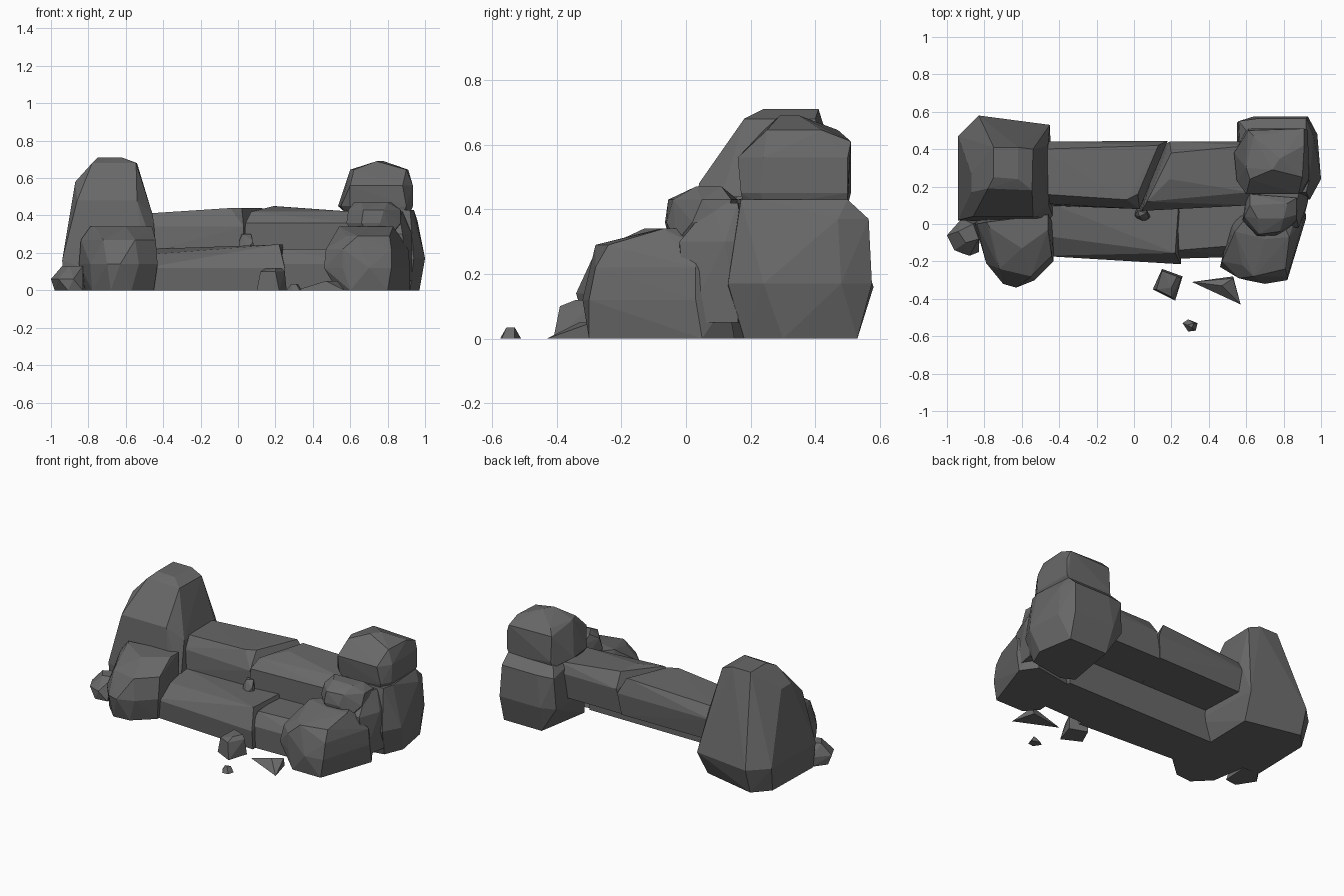
import bpy, bmesh

stone = bpy.data.materials.new("dark grey stone")
stone.diffuse_color = (0.14, 0.14, 0.14, 1)


def rock(name, *levels):
    """Flat-faced stone: convex hull around outlines (z, (x, y), ...) at several heights."""
    bm = bmesh.new()
    for z, *outline in levels:
        for x, y in outline:
            bm.verts.new((x, y, z))
    res = bmesh.ops.convex_hull(bm, input=bm.verts[:])
    junk = {g for g in res["geom_interior"] + res["geom_unused"] if isinstance(g, bmesh.types.BMVert)}
    bmesh.ops.delete(bm, geom=[v for v in junk if v.is_valid], context='VERTS')
    bmesh.ops.dissolve_limit(bm, angle_limit=0.03, verts=bm.verts[:], edges=bm.edges[:])
    bmesh.ops.recalc_face_normals(bm, faces=bm.faces[:])
    me = bpy.data.meshes.new(name)
    bm.to_mesh(me)
    bm.free()
    me.materials.append(stone)
    ob = bpy.data.objects.new(name, me)
    bpy.context.collection.objects.link(ob)


# Tall stone at the back left
rock("left_tall_boulder",
     (0, (-0.93, 0.03), (-0.48, 0.0), (-0.47, 0.45), (-0.83, 0.53), (-0.92, 0.43)),
     (0.16, (-0.94, 0.02), (-0.94, 0.47), (-0.83, 0.58), (-0.45, 0.53), (-0.43, 0.03)),
     (0.40, (-0.455, 0.1), (-0.46, 0.42)),
     (0.48, (-0.86, 0.04), (-0.54, 0.04)),
     (0.58, (-0.87, 0.17), (-0.87, 0.27)),
     (0.68, (-0.545, 0.18), (-0.54, 0.4), (-0.78, 0.19)),
     (0.71, (-0.62, 0.24), (-0.75, 0.25), (-0.75, 0.41), (-0.62, 0.41)))

# Stones in front of it
rock("left_front_boulder",
     (0, (-0.78, -0.2), (-0.68, -0.3), (-0.57, -0.29), (-0.45, -0.18), (-0.45, 0.05), (-0.82, 0.05)),
     (0.14, (-0.85, 0.0), (-0.79, -0.21), (-0.7, -0.32), (-0.63, -0.34), (-0.53, -0.3),
      (-0.43, -0.2), (-0.43, 0.0)),
     (0.27, (-0.84, 0.0), (-0.72, -0.24), (-0.55, -0.28), (-0.44, -0.17)),
     (0.34, (-0.79, 0.01), (-0.77, -0.02), (-0.6, -0.13), (-0.46, -0.03), (-0.46, 0.05)))
rock("left_small_stone",
     (0, (-0.98, -0.05), (-0.91, -0.16), (-0.83, -0.15), (-0.82, 0.02), (-0.92, 0.03)),
     (0.06, (-1.0, -0.06), (-0.96, -0.14), (-0.88, -0.17), (-0.92, 0.03)),
     (0.13, (-0.94, -0.04), (-0.9, -0.1), (-0.83, -0.08), (-0.86, 0.0)))

# Two-stone stack at the back right
rock("right_lower_boulder",
     (0, (0.6, 0.18), (0.68, 0.14), (0.92, 0.18), (0.97, 0.3), (0.93, 0.53), (0.66, 0.53)),
     (0.17, (0.55, 0.25), (0.66, 0.12), (0.94, 0.13), (1.0, 0.24), (0.98, 0.48),
      (0.93, 0.575), (0.64, 0.575), (0.55, 0.54)),
     (0.37, (0.56, 0.55), (0.67, 0.565), (0.92, 0.565), (0.96, 0.47)),
     (0.43, (0.58, 0.22), (0.66, 0.16), (0.92, 0.17), (0.94, 0.24), (0.92, 0.5), (0.6, 0.5)))
rock("right_upper_boulder",
     (0.41, (0.58, 0.24), (0.64, 0.18), (0.88, 0.18), (0.92, 0.24), (0.91, 0.5), (0.6, 0.5)),
     (0.45, (0.535, 0.38), (0.55, 0.23), (0.6, 0.175), (0.9, 0.17), (0.935, 0.23),
      (0.93, 0.5), (0.61, 0.51)),
     (0.56, (0.6, 0.16), (0.88, 0.16), (0.935, 0.24), (0.93, 0.5)),
     (0.61, (0.61, 0.5), (0.91, 0.51)),
     (0.645, (0.6, 0.3), (0.62, 0.24), (0.9, 0.25), (0.91, 0.42), (0.64, 0.47)),
     (0.69, (0.74, 0.29), (0.78, 0.35)))

# Middle and front stones on the right
rock("right_filler_stone",
     (0.05, (0.62, -0.02), (0.9, 0.0), (0.93, 0.16), (0.62, 0.2)),
     (0.3, (0.6, 0.0), (0.88, -0.02), (0.93, 0.12), (0.92, 0.18), (0.6, 0.18)),
     (0.42, (0.66, 0.1), (0.86, 0.08), (0.88, 0.16), (0.64, 0.17)))
rock("right_middle_stone",
     (0.3, (0.62, 0.0), (0.7, -0.05), (0.82, -0.03), (0.86, 0.1), (0.62, 0.13)),
     (0.36, (0.58, 0.02), (0.66, -0.065), (0.76, -0.06), (0.87, 0.02), (0.88, 0.12), (0.6, 0.14)),
     (0.43, (0.59, 0.04), (0.67, -0.055), (0.78, -0.04), (0.87, 0.05), (0.87, 0.14), (0.62, 0.16)),
     (0.47, (0.62, 0.1), (0.66, 0.03), (0.8, 0.03), (0.82, 0.11)))
rock("right_front_boulder",
     (0, (0.53, -0.22), (0.6, -0.3), (0.8, -0.3), (0.92, 0.05), (0.85, 0.15), (0.55, 0.1)),
     (0.12, (0.46, -0.23), (0.56, -0.29), (0.7, -0.32), (0.82, -0.3), (0.92, 0.03),
      (0.88, 0.13), (0.52, 0.03)),
     (0.22, (0.47, -0.2), (0.56, -0.29), (0.82, -0.28), (0.91, 0.03), (0.86, 0.1)),
     (0.29, (0.52, -0.06), (0.58, -0.22), (0.64, -0.28), (0.81, -0.24), (0.86, 0.03)),
     (0.34, (0.54, -0.04), (0.7, -0.08), (0.83, -0.07), (0.8, 0.0), (0.58, 0.01)))

# Lower ledge: two slabs on the ground
rock("lower_ledge_left",
     (0, (-0.5, -0.16), (0.25, -0.205), (0.25, 0.13), (-0.5, 0.13)),
     (0.12, (-0.5, -0.17), (0.25, -0.215)),
     (0.19, (-0.5, -0.06), (-0.18, -0.12)),
     (0.22, (-0.5, 0.13), (-0.18, -0.08)),
     (0.245, (0.22, -0.155), (0.24, 0.13)))
rock("lower_ledge_right",
     (0, (0.23, -0.18), (0.6, -0.17), (0.6, 0.13), (0.23, 0.13)),
     (0.14, (0.23, -0.185), (0.6, -0.175)),
     (0.22, (0.24, -0.14), (0.6, -0.11), (0.6, 0.13), (0.23, 0.13)))

# Upper ledge: two slabs resting on the lower one, open underneath at the back
rock("upper_ledge_left",
     (0.2, (-0.5, 0.1), (0.03, 0.08), (0.16, 0.43), (-0.5, 0.42)),
     (0.34, (-0.5, 0.11), (-0.2, 0.1), (0.03, 0.08), (0.18, 0.445), (-0.5, 0.44)),
     (0.41, (-0.5, 0.16), (-0.5, 0.4), (-0.25, 0.15)),
     (0.44, (-0.04, 0.13), (0.02, 0.16), (0.13, 0.42)))
rock("upper_ledge_right",
     (0.2, (0.03, 0.07), (0.62, 0.1), (0.62, 0.42), (0.15, 0.42)),
     (0.36, (0.04, 0.07), (0.62, 0.1), (0.62, 0.44), (0.19, 0.44)),
     (0.42, (0.07, 0.12), (0.62, 0.17), (0.62, 0.42)),
     (0.45, (0.19, 0.24), (0.2, 0.38)))

# Loose stones
rock("ledge_pebble",
     (0.22, (0.01, 0.03), (0.05, 0.01), (0.09, 0.04), (0.06, 0.09), (0.01, 0.08)),
     (0.26, (0.005, 0.05), (0.08, 0.03)),
     (0.3, (0.02, 0.07), (0.03, 0.04), (0.07, 0.06)))
rock("loose_block",
     (0, (0.1, -0.35), (0.22, -0.41), (0.26, -0.28), (0.15, -0.24)),
     (0.1, (0.12, -0.35), (0.2, -0.39), (0.25, -0.29)),
     (0.12, (0.15, -0.25), (0.23, -0.28), (0.2, -0.34)))
rock("loose_shard",
     (0, (0.31, -0.31), (0.53, -0.28), (0.57, -0.43), (0.46, -0.38)),
     (0.05, (0.47, -0.33), (0.53, -0.29)))
rock("loose_pebble",
     (0, (0.26, -0.53), (0.29, -0.575), (0.33, -0.57), (0.34, -0.53), (0.29, -0.51)),
     (0.035, (0.285, -0.54), (0.31, -0.555), (0.32, -0.53)))
